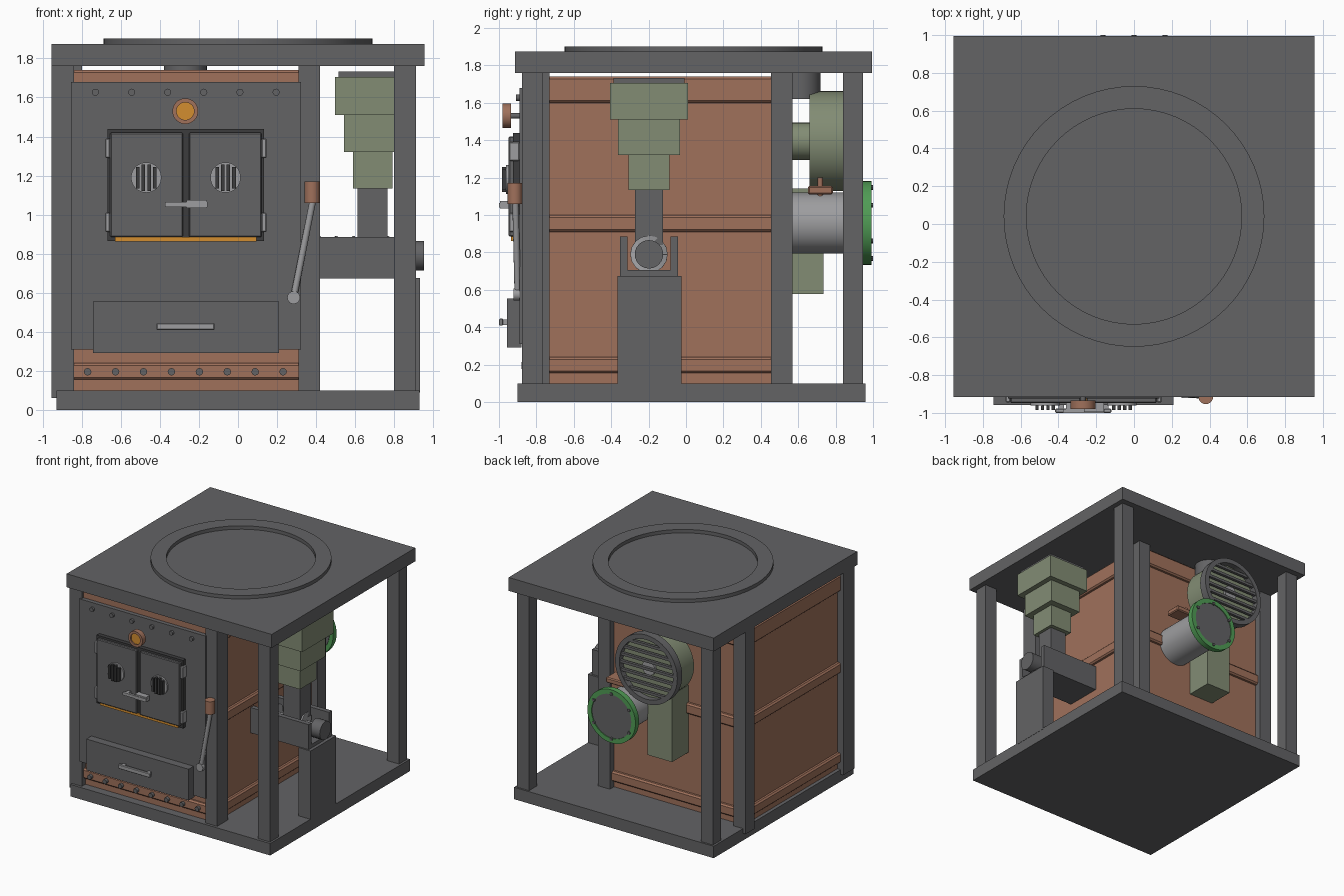
import bpy, bmesh, math
from mathutils import Vector

cube = bpy.data.objects.get("Cube")
if cube:
    bpy.data.objects.remove(cube, do_unlink=True)


def material(name, r, g, b):
    m = bpy.data.materials.new(name)
    m.use_nodes = True
    m.diffuse_color = (r, g, b, 1)
    m.node_tree.nodes["Principled BSDF"].inputs["Base Color"].default_value = (r, g, b, 1)
    return m


IRON = material("dark iron", .125, .125, .13)
SOOT = material("black soot", .045, .045, .047)
COPPER = material("copper panel", .35, .165, .105)
SAGE = material("sage green", .225, .265, .175)
GREEN = material("bright green", .08, .33, .09)
STEEL = material("light steel", .34, .34, .35)
GLOW = material("orange glow", .65, .27, .03)


def add_mesh(name, bm, mat, smooth=False):
    bmesh.ops.recalc_face_normals(bm, faces=bm.faces)
    me = bpy.data.meshes.new(name)
    bm.to_mesh(me)
    bm.free()
    me.materials.append(mat)
    ob = bpy.data.objects.new(name, me)
    bpy.context.collection.objects.link(ob)
    if smooth:
        bpy.ops.object.select_all(action='DESELECT')
        ob.select_set(True)
        bpy.context.view_layer.objects.active = ob
        bpy.ops.object.shade_smooth_by_angle(angle=math.radians(40))
    return ob


def box(name, xs, ys, zs, mat, bevel=0):
    """Box given by its extents along each axis."""
    bm = bmesh.new()
    bmesh.ops.create_cube(bm, size=1)
    for v in bm.verts:
        v.co = [(r[0] + r[1]) / 2 + c * (r[1] - r[0]) for c, r in zip(v.co, (xs, ys, zs))]
    if bevel:
        bmesh.ops.bevel(bm, geom=bm.edges[:], offset=bevel, segments=1, affect='EDGES')
    return add_mesh(name, bm, mat)


def rod(name, a, b, r, mat, sides=24):
    """Cylinder running from point a to point b."""
    a, b = Vector(a), Vector(b)
    bm = bmesh.new()
    bmesh.ops.create_cone(bm, cap_ends=True, segments=sides, radius1=r, radius2=r, depth=(b - a).length)
    turn = (b - a).to_track_quat('Z', 'Y')
    for v in bm.verts:
        v.co = turn @ v.co + (a + b) / 2
    return add_mesh(name, bm, mat, True)


def ring(name, a, b, outer, inner, mat, sides=48):
    """Flat annulus running from point a to point b."""
    a, b = Vector(a), Vector(b)
    turn = (b - a).to_track_quat('Z', 'Y')
    bm = bmesh.new()
    loops = []
    for p, r in ((a, inner), (a, outer), (b, outer), (b, inner)):
        angles = [i * math.tau / sides for i in range(sides)]
        loops.append([bm.verts.new(p + turn @ Vector((r * math.cos(t), r * math.sin(t), 0))) for t in angles])
    for k in range(4):
        p, q = loops[k], loops[(k + 1) % 4]
        for i in range(sides):
            j = (i + 1) % sides
            bm.faces.new((p[i], p[j], q[j], q[i]))
    return add_mesh(name, bm, mat, True)


# Frame: plates, hob ring and posts
box("base_plate", (-.93, .93), (-.9, .96), (0, .1), IRON)
box("top_plate", (-.955, .955), (-.915, .995), (1.76, 1.873), IRON)
ring("hob_ring", (0, .04, 1.86), (0, .04, 1.902), .69, .57, IRON, 64)
for side, xs in (("right", (-.955, -.84)), ("left", (.31, .42))):
    box("front_body_post_" + side, xs, (-.877, -.73), (.06, 1.77), IRON)
    box("rear_body_post_" + side, xs, (.455, .57), (.06, 1.77), IRON)
box("front_outer_post", (.8, .912), (-.877, -.765), (.09, 1.77), IRON)
for side, xs in (("right", (-.912, -.8)), ("left", (.8, .912))):
    box("rear_outer_post_" + side, xs, (.84, .945), (.09, 1.77), IRON)

# Copper body with three raised belts
box("firebox_body", (-.9, .365), (-.83, .515), (.09, 1.735), COPPER)
for label, zs in (("lower", (.155, .24)), ("middle", (.91, 1.0)), ("upper", (1.6, 1.74))):
    box(label + "_belt", (-.93, .395), (-.855, .545), zs, COPPER, .012)
for i in range(8):
    x = -.77 + i * .143
    rod("belt_rivet", (x, -.85, .195), (x, -.88, .195), .019, IRON, 12)

# Front plate, rivets and gauge
box("front_plate", (-.855, .322), (-.89, -.84), (.31, 1.68), IRON)
for i in range(6):
    x = -.73 + i * .185
    rod("plate_rivet", (x, -.88, 1.627), (x, -.908, 1.627), .018, IRON, 12)
ring("gauge_rim", (-.27, -.935, 1.53), (-.27, -.98, 1.53), .066, .045, COPPER, 32)
rod("gauge_face", (-.27, -.94, 1.53), (-.27, -.97, 1.53), .047, GLOW, 32)
rod("gauge_stem", (-.27, -.88, 1.53), (-.27, -.945, 1.53), .015, IRON, 12)

# Fire doors, mirrored about the door centre line
MID = -.267
box("door_frame", (-.668, .134), (-.925, -.88), (.865, 1.438), SOOT)
box("ember_strip", (-.63, .095), (-.935, -.9), (.862, .885), GLOW)
for side, s in (("right", -1), ("left", 1)):
    def span(near, far):
        return sorted((MID + s * near, MID + s * far))
    box("fire_door_" + side, span(.015, .388), (-.948, -.915), (.885, 1.42), IRON, .006)
    cx = MID + s * .203
    rod("vent_disc_" + side, (cx, -.94, 1.19), (cx, -.962, 1.19), .078, STEEL, 32)
    for k in range(4):
        x = cx + (k - 1.5) * .029
        h = .068 if k in (1, 2) else .055
        box("vent_bar_" + side, (x - .009, x + .009), (-.985, -.955), (1.19 - h, 1.19 + h), SOOT)
    for z in (.96, 1.34):
        box("door_hinge_" + side, span(.388, .413), (-.945, -.89), (z - .05, z + .05), STEEL, .005)
box("latch_bar", (-.375, -.155), (-1, -.98), (1.04, 1.064), STEEL)
box("latch_plate", (-.265, -.16), (-.995, -.94), (1.034, 1.075), STEEL)
box("latch_pin", (-.36, -.335), (-.985, -.94), (1.04, 1.064), STEEL)

# Ash drawer
box("ash_drawer", (-.743, .21), (-.957, -.88), (.292, .555), IRON)
box("drawer_handle", (-.418, -.12), (-1, -.978), (.408, .446), STEEL, .005)
for x in (-.385, -.15):
    box("drawer_handle_leg", (x - .015, x + .015), (-.985, -.95), (.412, .442), STEEL)

# Lever
rod("lever_pivot", (.285, -.87, .575), (.285, -.922, .575), .033, STEEL, 16)
rod("lever_arm", (.285, -.9, .575), (.385, -.912, 1.08), .017, STEEL, 12)
rod("lever_grip", (.38, -.915, 1.06), (.38, -.915, 1.17), .039, COPPER, 16)

# Fuel hopper: stacked tiers over a neck
CX, CY = .69, -.198
tiers = (("hopper_lid", .175, .19, 1.69, 1.732, IRON), ("hopper_top", .192, .208, 1.51, 1.705, SAGE),
         ("hopper_middle", .148, .165, 1.32, 1.515, SAGE), ("hopper_bottom", .102, .11, 1.135, 1.325, SAGE),
         ("hopper_neck", .077, .075, .84, 1.14, IRON))
for name, hx, hy, low, high, mat in tiers:
    box(name, (CX - hx, CX + hx), (CY - hy, CY + hy), (low, high), mat)

# Feed trough, auger and pedestal
box("trough_floor", (.36, .905), (-.352, -.042), (.672, .705), IRON)
for ys in ((-.352, -.312), (-.082, -.042)):
    box("trough_wall", (.36, .905), ys, (.68, .885), IRON)
AZ = .79
rod("auger_shaft", (.36, CY, AZ), (.9, CY, AZ), .035, STEEL, 16)
rod("auger_drive", (.86, CY, AZ), (.953, CY, AZ), .076, IRON, 24)
bm = bmesh.new()
previous = None
for i in range(81):
    t = i * math.tau / 16
    x = .4 + i * .0055
    pair = [bm.verts.new((x, CY + r * math.cos(t), AZ + r * math.sin(t))) for r in (.03, .1)]
    if previous:
        bm.faces.new((previous[0], previous[1], pair[1], pair[0]))
    previous = pair
blade = add_mesh("auger_blade", bm, STEEL)
solid = blade.modifiers.new("thickness", 'SOLIDIFY')
solid.thickness = .012
box("feed_pedestal", (.82, .932), (-.365, -.025), (.09, .675), IRON)

# Rear exhaust: flue, fan drum, grille and down duct
FX, FZ = -.27, 1.395
rod("flue", (FX, .61, 1.62), (FX, .61, 1.77), .11, IRON, 32)
rod("fan_inlet", (FX, .5, FZ), (FX, .68, FZ), .1, SAGE, 24)
rod("fan_drum", (FX, .66, FZ), (FX, .865, FZ), .267, SAGE, 48)
ring("grille_rim", (FX, .85, FZ), (FX, .915, FZ), .29, .25, IRON)
rod("fan_hub", (FX, .86, FZ), (FX, .885, FZ), .06, STEEL, 24)
for k in range(-3, 4):
    dz = k * .066
    half = math.sqrt(.26 ** 2 - dz ** 2)
    box("grille_bar", (FX - half, FX + half), (.885, .908), (FZ + dz - .011, FZ + dz + .011), IRON)
box("down_duct", (FX - .115, FX + .115), (.51, .735), (.577, 1.143), SAGE)

# Rear pipe with bolted flange and damper handle
PZ = .957
rod("rear_pipe", (0, .5, PZ), (0, .955, PZ), .163, STEEL, 48)
ring("flange_ring", (0, .945, PZ), (0, .992, PZ), .224, .185, GREEN)
rod("flange_cover", (0, .94, PZ), (0, .985, PZ), .19, IRON, 48)
for i in range(6):
    t = i * math.tau / 6
    x, z = .19 * math.sin(t), PZ + .19 * math.cos(t)
    rod("flange_bolt", (x, .97, z), (x, 1, z), .013, IRON, 8)
box("damper_handle", (0, .2, ), (.652, .785), (1.11, 1.155), COPPER, .008)
rod("damper_pin", (.06, .718, 1.1), (.06, .718, 1.2), .014, COPPER, 12)
